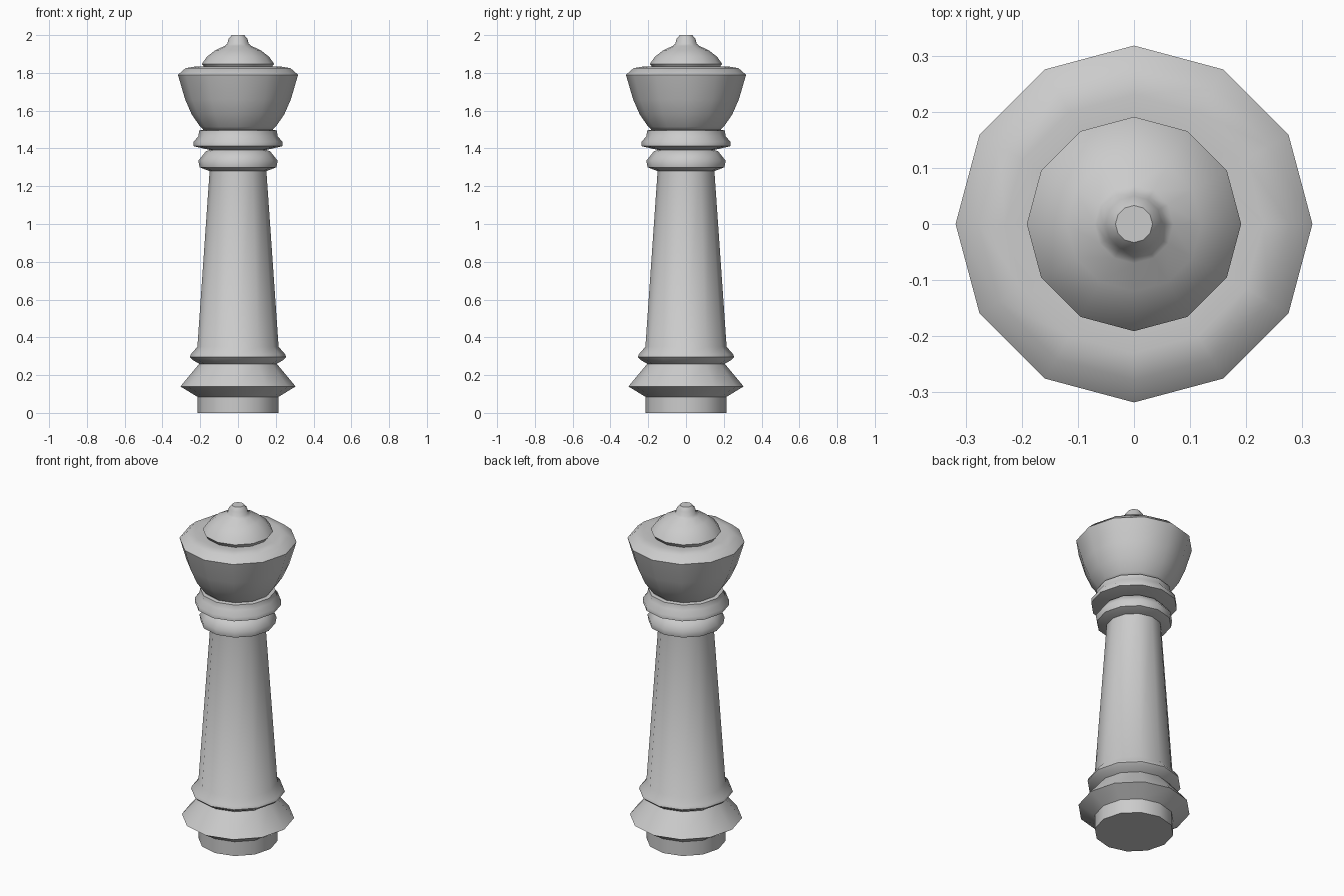
import bpy, math

if "Cube" in bpy.data.objects:
    bpy.data.objects.remove(bpy.data.objects["Cube"])

SIDES = 12


def lathe(name, profile):
    """Revolve (radius, z) points, listed bottom to top, into a capped solid."""
    verts, faces = [], []
    for r, z in profile:
        for i in range(SIDES):
            a = 2 * math.pi * i / SIDES
            verts.append((r * math.cos(a), r * math.sin(a), z))
    for k in range(len(profile) - 1):
        for i in range(SIDES):
            j = (i + 1) % SIDES
            a, b = k * SIDES, (k + 1) * SIDES
            faces.append((a + i, a + j, b + j, b + i))
    faces.append(tuple(reversed(range(SIDES))))
    top = (len(profile) - 1) * SIDES
    faces.append(tuple(range(top, top + SIDES)))
    mesh = bpy.data.meshes.new(name)
    mesh.from_pydata(verts, [], faces)
    obj = bpy.data.objects.new(name, mesh)
    bpy.context.collection.objects.link(obj)
    bpy.ops.object.select_all(action='DESELECT')
    obj.select_set(True)
    bpy.context.view_layer.objects.active = obj
    bpy.ops.object.shade_smooth_by_angle(angle=math.radians(50))
    return obj


# Foot, flared skirt and base ring, one continuous turned profile with the stem
lathe("base_and_stem", [
    (0.215, 0.0), (0.215, 0.085), (0.305, 0.14), (0.205, 0.26),
    (0.24, 0.28), (0.255, 0.295), (0.25, 0.31), (0.215, 0.35),
    (0.15, 1.285)])

# Lower collar ring
lathe("lower_collar", [
    (0.15, 1.28), (0.203, 1.30), (0.21, 1.335), (0.17, 1.385), (0.14, 1.395)])

# Upper collar ring
lathe("upper_collar", [
    (0.14, 1.39), (0.235, 1.412), (0.235, 1.435), (0.21, 1.465),
    (0.205, 1.495), (0.18, 1.50)])

# Flared cup head, with a slightly sunken top
lathe("cup_head", [
    (0.18, 1.495), (0.20, 1.515), (0.245, 1.58), (0.28, 1.66),
    (0.318, 1.79), (0.278, 1.825), (0.23, 1.833), (0.17, 1.825)])

# Domed cap and finial knob
lathe("cap_and_finial", [
    (0.17, 1.82), (0.191, 1.848), (0.165, 1.885), (0.12, 1.92),
    (0.07, 1.943), (0.056, 1.955), (0.05, 1.98), (0.033, 2.0)])
